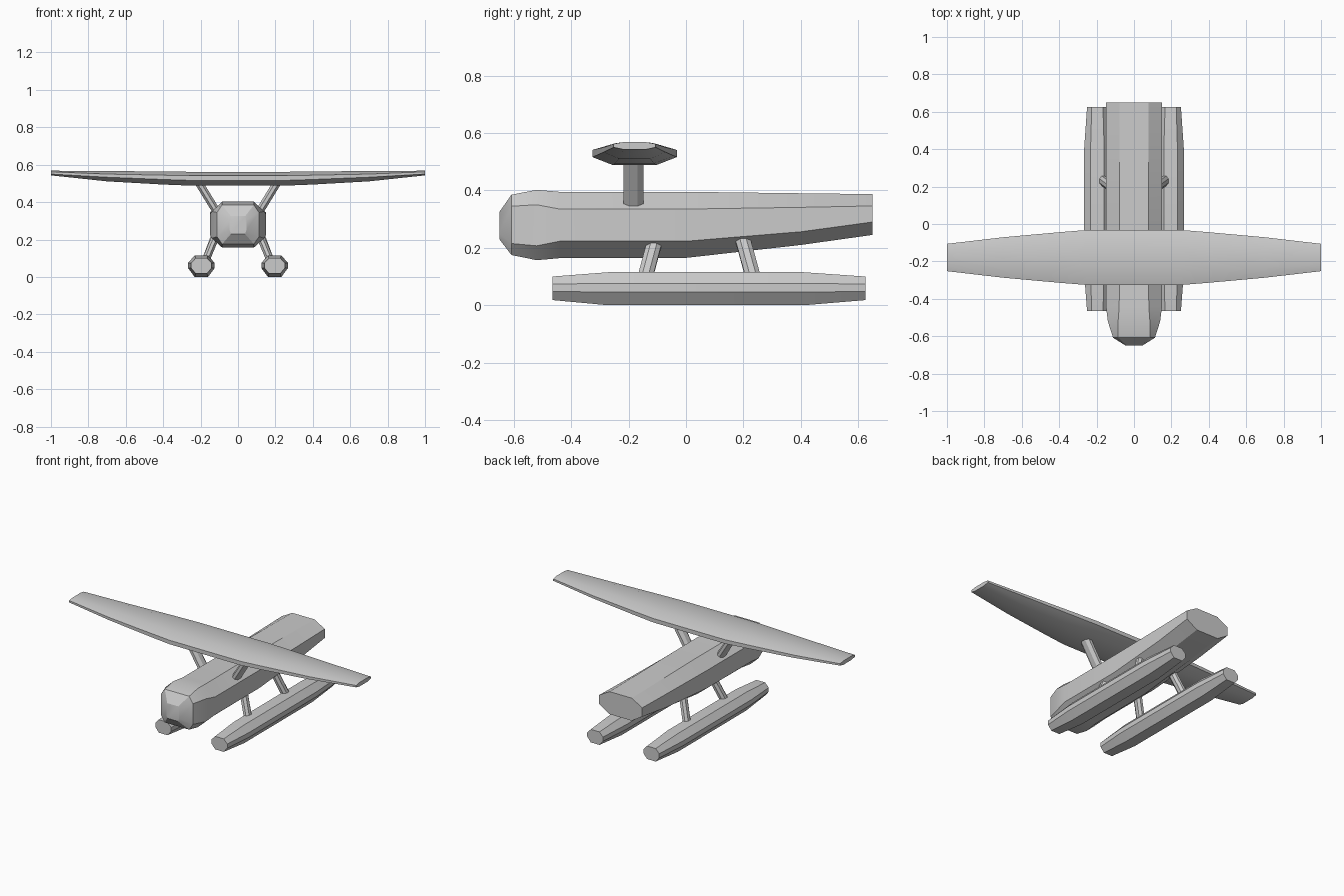
import bpy, bmesh, math
from mathutils import Vector

if "Cube" in bpy.data.objects:
    bpy.data.objects.remove(bpy.data.objects["Cube"])


def octagon(c, half, flat, z):
    """Eight (u, z) points; z lists bottom, lower side, upper side, top."""
    return [(c + flat, z[0]), (c + half, z[1]), (c + half, z[2]), (c + flat, z[3]),
            (c - flat, z[3]), (c - half, z[2]), (c - half, z[1]), (c - flat, z[0])]


def loft(name, rings, smooth=30):
    bm = bmesh.new()
    rows = [[bm.verts.new(p) for p in ring] for ring in rings]
    for a, b in zip(rows, rows[1:]):
        for i in range(len(a)):
            j = (i + 1) % len(a)
            bm.faces.new((a[i], a[j], b[j], b[i]))
    bm.faces.new(rows[0])
    bm.faces.new(rows[-1][::-1])
    bmesh.ops.recalc_face_normals(bm, faces=bm.faces)
    mesh = bpy.data.meshes.new(name)
    bm.to_mesh(mesh)
    bm.free()
    obj = bpy.data.objects.new(name, mesh)
    bpy.context.collection.objects.link(obj)
    bpy.ops.object.select_all(action='DESELECT')
    obj.select_set(True)
    bpy.context.view_layer.objects.active = obj
    bpy.ops.object.shade_smooth_by_angle(angle=math.radians(smooth))
    return obj


def strut(name, low, high, ry, rx):
    """Eight-sided strut, oval in section, square to its axis."""
    low, high = Vector(low), Vector(high)
    axis = (high - low).normalized()
    side = Vector((0, 1, 0)).cross(axis).normalized()
    fore = axis.cross(side)
    rings = []
    for end in (low, high):
        rings.append([end + side * rx * math.cos(t) + fore * ry * math.sin(t)
                      for t in [math.pi * (k + 0.5) / 4 for k in range(8)]])
    loft(name, rings, 20)


# Fuselage: y, half width, flat half width, four heights
body = [
    (-0.65, 0.045, 0.038, (0.230, 0.250, 0.305, 0.325)),
    (-0.608, 0.112, 0.085, (0.175, 0.215, 0.345, 0.385)),
    (-0.52, 0.140, 0.085, (0.157, 0.207, 0.350, 0.402)),
    (-0.44, 0.150, 0.079, (0.164, 0.223, 0.335, 0.395)),
    (0.0, 0.150, 0.077, (0.165, 0.223, 0.335, 0.395)),
    (0.40, 0.150, 0.077, (0.210, 0.256, 0.341, 0.390)),
    (0.65, 0.150, 0.077, (0.245, 0.290, 0.346, 0.387)),
]
loft("fuselage", [[(u, y, z) for u, z in octagon(0, h, f, zs)] for y, h, f, zs in body])

# Wing: half-span stations, mirrored about the centre
half_wing = [
    (0.25, 0.147, 0.075, (0.488, 0.516, 0.541, 0.562)),
    (0.40, 0.135, 0.068, (0.494, 0.521, 0.544, 0.564)),
    (0.70, 0.108, 0.055, (0.511, 0.533, 0.550, 0.566)),
    (1.00, 0.073, 0.040, (0.543, 0.550, 0.562, 0.568)),
]
stations = [(-s[0], *s[1:]) for s in reversed(half_wing)] + half_wing
loft("wing", [[(x, u, z) for u, z in octagon(-0.179, h, f, zs)] for x, h, f, zs in stations])

# Floats and struts on each side
float_rings = [
    (-0.465, 0.055, 0.030, (0.018, 0.048, 0.074, 0.100)),
    (-0.27, 0.070, 0.036, (0.0, 0.046, 0.076, 0.115)),
    (0.41, 0.070, 0.036, (0.0, 0.046, 0.076, 0.115)),
    (0.625, 0.055, 0.030, (0.018, 0.048, 0.074, 0.100)),
]
for s, label in ((-1, "left"), (1, "right")):
    loft(f"{label}_float", [[(u, y, z) for u, z in octagon(s * 0.196, h, f, zs)]
                            for y, h, f, zs in float_rings])
    strut(f"{label}_wing_strut", (s * 0.115, -0.183, 0.35), (s * 0.213, -0.183, 0.51), 0.037, 0.023)
    strut(f"{label}_front_float_strut", (s * 0.178, -0.148, 0.075), (s * 0.122, -0.112, 0.21), 0.028, 0.022)
    strut(f"{label}_rear_float_strut", (s * 0.178, 0.240, 0.075), (s * 0.118, 0.196, 0.235), 0.028, 0.022)
